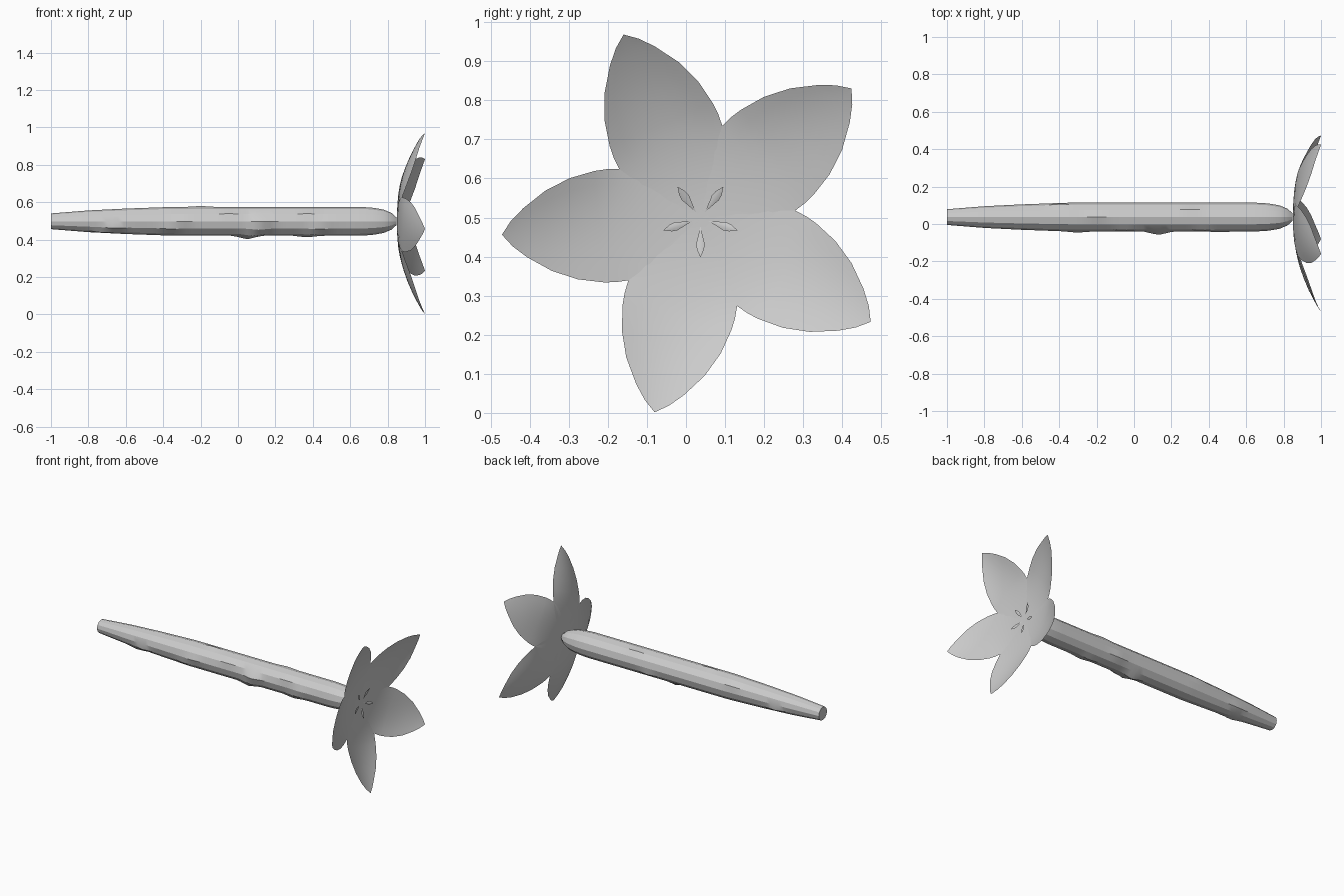
import bpy, bmesh, math

if "Cube" in bpy.data.objects:
    bpy.data.objects.remove(bpy.data.objects["Cube"])

CY, CZ = 0.037, 0.498   # axis of the stem

grey = bpy.data.materials.new("pale_grey")
grey.diffuse_color = (0.6, 0.6, 0.6, 1)
grey.use_nodes = True
grey.node_tree.nodes["Principled BSDF"].inputs["Base Color"].default_value = grey.diffuse_color


def make(name, verts, faces, smooth):
    me = bpy.data.meshes.new(name)
    me.from_pydata(verts, [], faces)
    me.materials.append(grey)
    bm = bmesh.new()
    bm.from_mesh(me)
    bmesh.ops.remove_doubles(bm, verts=bm.verts, dist=0.0003)  # weld pointed ends
    bm.to_mesh(me)
    bm.free()
    ob = bpy.data.objects.new(name, me)
    bpy.context.collection.objects.link(ob)
    bpy.ops.object.select_all(action='DESELECT')
    ob.select_set(True)
    bpy.context.view_layer.objects.active = ob
    bpy.ops.object.shade_smooth_by_angle(angle=math.radians(smooth))


def interp(pts, x):
    for (a, u), (b, v) in zip(pts, pts[1:]):
        if x <= b:
            return u + (v - u) * (x - a) / (b - a)
    return pts[-1][1]


def leaf(name, angle, widths, depth, across=8):
    """Leaf sheet radiating from the axis; depth(r, side) gives its x."""
    a = math.radians(angle)
    c, s = math.cos(a), math.sin(a)
    verts, faces = [], []
    n = across + 1
    for r, w in widths:
        for j in range(n):
            t = w * (2 * j / across - 1)
            verts.append((depth(r, t), CY + r * c - t * s, CZ + r * s + t * c))
    for i in range(len(widths) - 1):
        for j in range(across):
            k = i * n + j
            faces.append((k, k + n, k + n + 1, k + 1))
    make(name, verts, faces, 60)


def bowl(r, t):
    # flat near the base so that neighbours tuck behind each other, cupped outside
    cup = interp([(0, .1), (.1, .25), (.2, .4), (.38, 1.3), (.52, 1.3)], r)
    return 0.85 + 0.15 * (r / 0.51) ** 2.2 + cup * t * t


# Stem: tapered 12-sided rod with slanted raised ridges
profile = [(-1, .042), (-.8, .058), (-.6, .068), (-.35, .077), (.65, .077),
           (.72, .073), (.78, .062), (.82, .045), (.848, .02)]
ridges = [(.05, 270, .019), (.08, 240, .014), (.11, 210, .014), (.13, 180, .019),
          (.37, 270, .009), (.4, 240, .008), (.43, 210, .008), (.46, 180, .004),
          (-.72, 240, .009), (-.67, 210, .009), (-.36, 210, .006), (-.3, 180, .006),
          (-.2, 90, .005), (.3, 60, .005), (-.05, 150, .005), (.37, 150, .005),
          (-.7, 330, .008), (.2, 330, .008), (-.4, 30, .005)]
SIDES = 12
xs = [-1 + 0.03 * i for i in range(59)] + [.78, .82, .848]
verts, faces = [], []
for x in xs:
    for k in range(SIDES):
        deg = 360 * k / SIDES
        r = interp(profile, x)
        for bx, bd, h in ridges:
            if deg == bd:
                r += h * max(0, 1 - abs(x - bx) / 0.08)
        a = math.radians(deg)
        verts.append((x, CY + r * math.cos(a), CZ + r * math.sin(a)))
for i in range(len(xs) - 1):
    for k in range(SIDES):
        p, q = i * SIDES + k, i * SIDES + (k + 1) % SIDES
        faces.append((p, q, q + SIDES, p + SIDES))
faces.append(tuple(reversed(range(SIDES))))
faces.append(tuple(range(len(verts) - SIDES, len(verts))))
make("stem", verts, faces, 20)

# Five cupped overlapping petals and five small inner leaves
petal_w = [(0, 0), (.02, .03), (.05, .065), (.1, .105), (.15, .13), (.195, .143), (.23, .145),
           (.26, .143), (.325, .13), (.39, .103), (.45, .063), (.485, .032), (.51, 0)]
inner_w = [(.02, 0), (.05, .007), (.065, .011), (.08, .009), (.1, 0)]
for i in range(5):
    leaf(f"petal_{i + 1}", -31.3 + 72 * i, petal_w, bowl)
    leaf(f"inner_leaf_{i + 1}", -18 + 72 * i, inner_w,
         lambda r, t: 0.852 + 0.25 * (r - .02) - 20 * t * t, 4)
